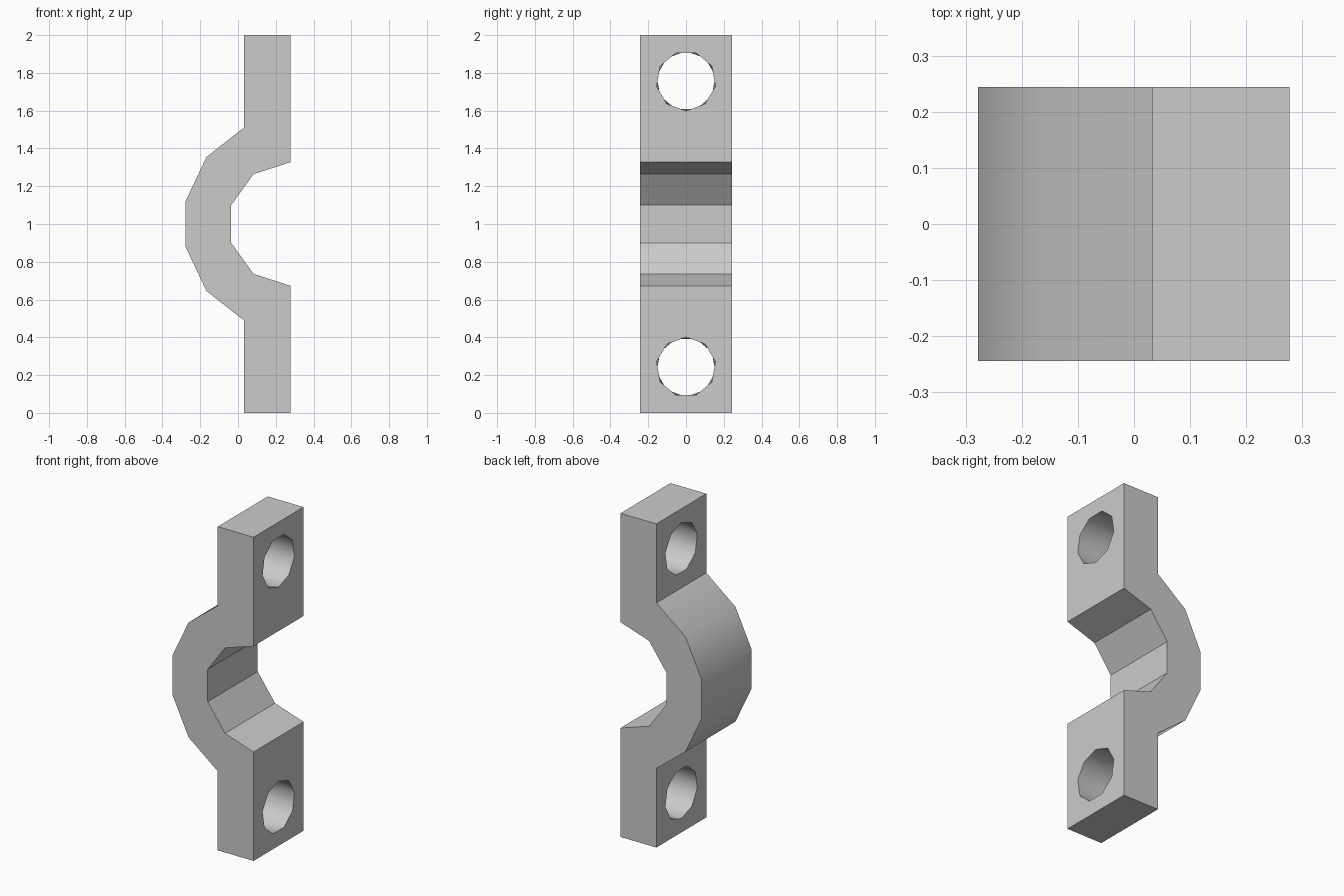
import bpy
import bmesh
from math import sin, cos, pi

old = bpy.data.objects.get("Cube")
if old:
    bpy.data.objects.remove(old, do_unlink=True)

HALF_WIDTH = 0.244
BACK_X, FRONT_X = 0.032, 0.277      # the two faces of each flange
HOLE_OFFSET, HOLE_RADIUS, SIDES = 0.757, 0.158, 9

# Upper half of the strap outline (x, height from the middle), inner to outer
half = [(-0.036, 0.1), (0.082, 0.264), (FRONT_X, 0.327), (FRONT_X, 1.0),
        (BACK_X, 1.0), (BACK_X, 0.511), (-0.167, 0.355), (-0.278, 0.12)]
outline = half + [(x, -z) for x, z in reversed(half)]

bm = bmesh.new()
near = [bm.verts.new((x, -HALF_WIDTH, 1 + z)) for x, z in outline]
far = [bm.verts.new((x, HALF_WIDTH, 1 + z)) for x, z in outline]
bm.faces.new(near)
bm.faces.new(list(reversed(far)))


def ring(x, side, turn):
    """Hole rim on one flange face; side is 1 for upper, -1 for lower."""
    angles = [turn + 2 * pi * k / SIDES for k in range(SIDES)]
    return [bm.verts.new((x, HOLE_RADIUS * cos(a),
                          1 + side * (HOLE_OFFSET + HOLE_RADIUS * sin(a))))
            for a in angles]


def edge_loop(verts):
    """Edges joining the vertices in a closed loop."""
    edges = []
    for a, b in zip(verts, verts[1:] + verts[:1]):
        edges.append(bm.edges.get((a, b)) or bm.edges.new((a, b)))
    return edges


# Bolt holes, each wall a band of triangles between two offset rims
rims = {}
for side in (1, -1):
    front = ring(FRONT_X, side, -pi / 2)
    back = ring(BACK_X, side, -pi / 2 + pi / SIDES)
    rims[FRONT_X, side], rims[BACK_X, side] = front, back
    for k in range(SIDES):
        n = (k + 1) % SIDES
        bm.faces.new((front[k], front[n], back[k]))
        bm.faces.new((front[n], back[n], back[k]))

# Strap surface along the outline, filling flange faces around their holes
for i, (x, z) in enumerate(outline):
    j = (i + 1) % len(outline)
    quad = [near[i], near[j], far[j], far[i]]
    middle = (z + outline[j][1]) / 2
    if x == outline[j][0] and abs(middle) > 0.5:
        rim = rims[x, 1 if middle > 0 else -1]
        bmesh.ops.triangle_fill(bm, use_beauty=True,
                                edges=edge_loop(quad) + edge_loop(rim))
    else:
        bm.faces.new(quad)

bmesh.ops.recalc_face_normals(bm, faces=bm.faces[:])
mesh = bpy.data.meshes.new("clamp_strap")
bm.to_mesh(mesh)
bm.free()
strap = bpy.data.objects.new("clamp_strap", mesh)
bpy.context.collection.objects.link(strap)

# Plain grey metal
grey = bpy.data.materials.new("plain_grey")
grey.use_nodes = True
colour = (0.6, 0.6, 0.6, 1)
grey.diffuse_color = colour
grey.node_tree.nodes["Principled BSDF"].inputs["Base Color"].default_value = colour
mesh.materials.append(grey)

# Smooth outer arch, crisp corners
bpy.ops.object.select_all(action="DESELECT")
strap.select_set(True)
bpy.context.view_layer.objects.active = strap
bpy.ops.object.shade_smooth_by_angle(angle=pi / 6)
